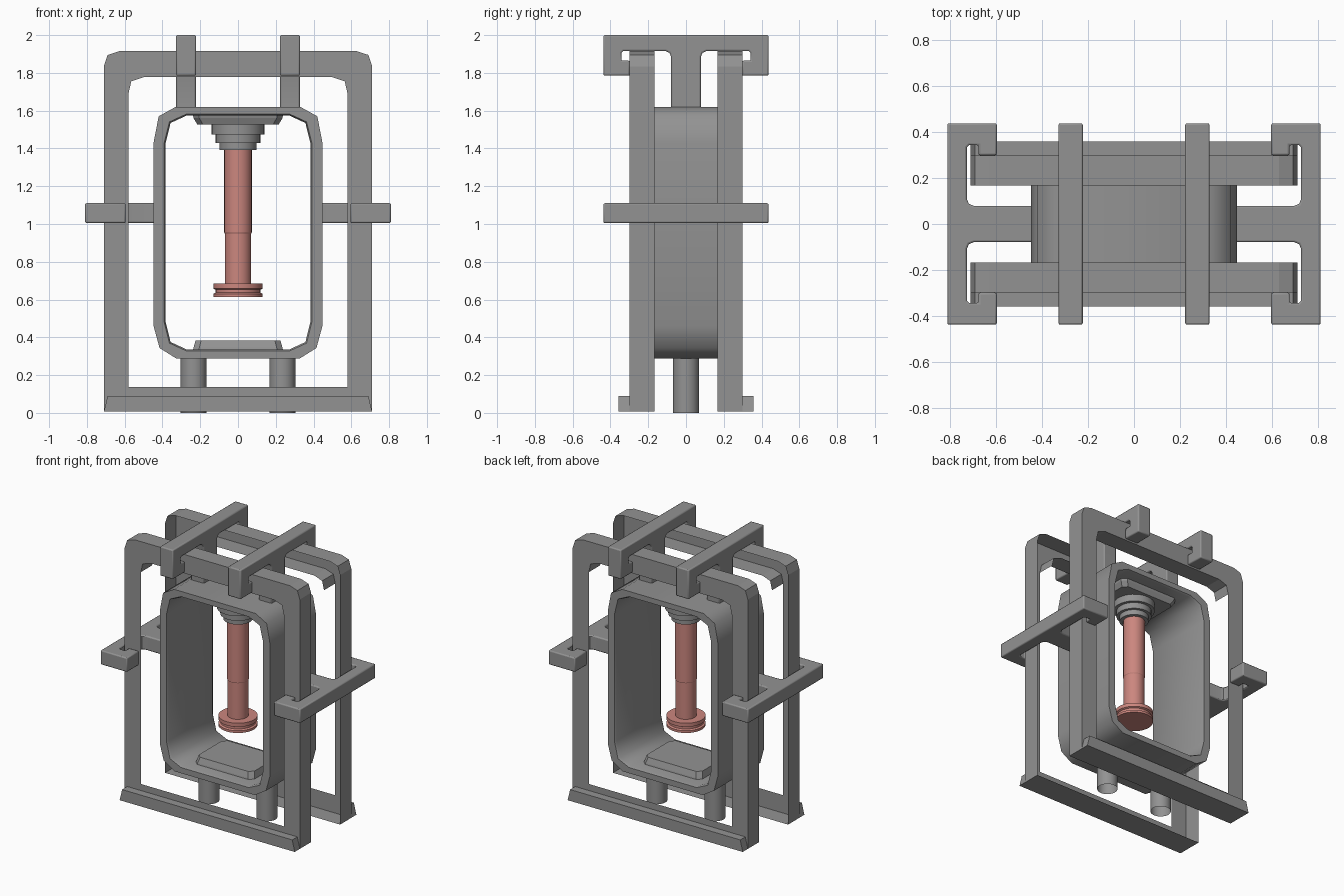
import bpy, bmesh, math

if "Cube" in bpy.data.objects:
    bpy.data.objects.remove(bpy.data.objects["Cube"])


def material(name, rgb):
    m = bpy.data.materials.new(name)
    m.diffuse_color = (*rgb, 1)
    m.use_nodes = True
    m.node_tree.nodes["Principled BSDF"].inputs["Base Color"].default_value = m.diffuse_color
    return m


grey = material("dark_grey", (0.29, 0.29, 0.29))
red = material("dull_red", (0.60, 0.24, 0.21))


def finish(name, bm, smooth=None, bevel=0, mat=grey):
    bmesh.ops.recalc_face_normals(bm, faces=bm.faces[:])
    me = bpy.data.meshes.new(name)
    bm.to_mesh(me)
    bm.free()
    ob = bpy.data.objects.new(name, me)
    bpy.context.collection.objects.link(ob)
    me.materials.append(mat)
    if bevel:
        m = ob.modifiers.new("bevel", 'BEVEL')
        m.width, m.segments, m.limit_method = bevel, 2, 'ANGLE'
        m.angle_limit = math.radians(50)
    if smooth:
        bpy.ops.object.select_all(action='DESELECT')
        ob.select_set(True)
        bpy.context.view_layer.objects.active = ob
        bpy.ops.object.shade_smooth_by_angle(angle=math.radians(smooth))
    return ob


def loft(name, loops, closed=False, caps=(True, True), wrap=True, **kw):
    """Join equal-length point loops; closed joins last to first instead of capping."""
    bm = bmesh.new()
    rows = [[bm.verts.new(p) for p in lp] for lp in loops]
    pairs = list(zip(rows, rows[1:])) + ([(rows[-1], rows[0])] if closed else [])
    for a, b in pairs:
        for i in range(len(a) if wrap else len(a) - 1):
            j = (i + 1) % len(a)
            bm.faces.new((a[i], a[j], b[j], b[i]))
    if not closed:
        for row, cap in zip((rows[0], rows[-1]), caps):
            if cap:
                bm.faces.new(row)
    return finish(name, bm, **kw)


OPEN = (False, False)


def mirrored(half):
    """Complete an outline given for the positive first axis."""
    return half + [(-a, b) for a, b in reversed(half)]


def at_y(outline, y):
    return [(x, y, z) for x, z in outline]


def lathe(name, profile, x=0, n=32, **kw):
    ring = lambda r, z: [(x + r * math.cos(2 * math.pi * i / n),
                          r * math.sin(2 * math.pi * i / n), z) for i in range(n)]
    return loft(name, [ring(r, z) for r, z in profile], smooth=30, **kw)


# Outer front and back frames: hollow shells, open towards the middle, with foot rails
f_out = mirrored([(0.71, 0.007), (0.71, 1.835), (0.69, 1.895), (0.63, 1.915)])
f_in = mirrored([(0.58, 0.138), (0.58, 1.69), (0.565, 1.755), (0.50, 1.777)])
rail = mirrored([(0.71, 0.007), (0.69, 0.09)])
for side, s in (("front", -1), ("back", 1)):
    a, b, c = 0.168 * s, 0.298 * s, 0.357 * s
    loft(side + "_frame", [at_y(f_out, a), at_y(f_out, b), at_y(f_in, b)], caps=OPEN)
    loft(side + "_lintel_underside", [at_y(f_in[1:-1], a), at_y(f_in[1:-1], b)],
         caps=OPEN, wrap=False)
    loft(side + "_foot_rail", [at_y(rail, b), at_y(rail, c)], caps=(False, True))

# Inner housing ring with a thin chamfer around the opening
h_out = mirrored([(0.325, 0.287), (0.415, 0.343), (0.447, 0.46),
                  (0.447, 1.43), (0.42, 1.57), (0.33, 1.62)])
h_in = mirrored([(0.27, 0.335), (0.357, 0.375), (0.385, 0.49),
                 (0.385, 1.42), (0.357, 1.535), (0.27, 1.575)])
h_lip = [(x * 1.018, 0.955 + (z - 0.955) * 1.01) for x, z in h_in]
D = 0.268
loft("housing_ring", [at_y(h_out, -D), at_y(h_lip, -D), at_y(h_in, 0.015 - D),
                      at_y(h_in, D - 0.015), at_y(h_lip, D), at_y(h_out, D)],
     closed=True, smooth=54)


# Tapered pads inside the housing, with clipped corners
def pad_loop(x, y, z, c=0.03):
    half = [(x - c, -y), (x, c - y), (x, y - c), (x - c, y)]
    return [(px, py, z) for px, py in mirrored(half)]


loft("floor_pad", [pad_loop(0.24, 0.18, 0.325), pad_loop(0.235, 0.175, 0.345),
                   pad_loop(0.225, 0.16, 0.384)])
loft("ceiling_pad", [pad_loop(0.24, 0.18, 1.585), pad_loop(0.235, 0.175, 1.56),
                     pad_loop(0.215, 0.16, 1.526)])

# Stepped collar and hanging piston
lathe("collar", [(0.14, 1.53), (0.14, 1.474), (0.118, 1.474), (0.118, 1.43),
                 (0.098, 1.43), (0.098, 1.393)])
lathe("piston", [(0.073, 1.40), (0.073, 0.955), (0.070, 0.95), (0.070, 0.685), (0.13, 0.685),
                 (0.13, 0.658), (0.118, 0.652), (0.118, 0.637), (0.13, 0.63), (0.13, 0.613)],
      mat=red)

# Round hollow legs
for side, s in (("left", -1), ("right", 1)):
    lathe(side + "_leg", [(0.069, 0), (0.069, 0.30)], x=0.235 * s, caps=OPEN)


# Hooked clamps: profile is (half width, depth from the outer face)
def clamp(name, place, lo, hi, length):
    half = [(0.079, length), (0.079, 0.115), (0.087, 0.094), (0.107, 0.085),
            (0.332, 0.085), (0.342, 0.095), (0.342, 0.135), (0.298, 0.135),
            (0.298, 0.215), (0.437, 0.215), (0.437, 0.0)]
    prof = mirrored(half)
    loft(name, [[place(w, d, t) for w, d in prof] for t in (lo, hi)], bevel=0.008, smooth=40)


for side, s in (("left", -1), ("right", 1)):
    clamp(side + "_top_clamp", lambda w, d, t: (s * t, w, 2 - d), 0.222, 0.328, 0.39)
    clamp(side + "_side_clamp", lambda w, d, t: (s * (0.81 - d), w, t), 1.005, 1.11, 0.375)
